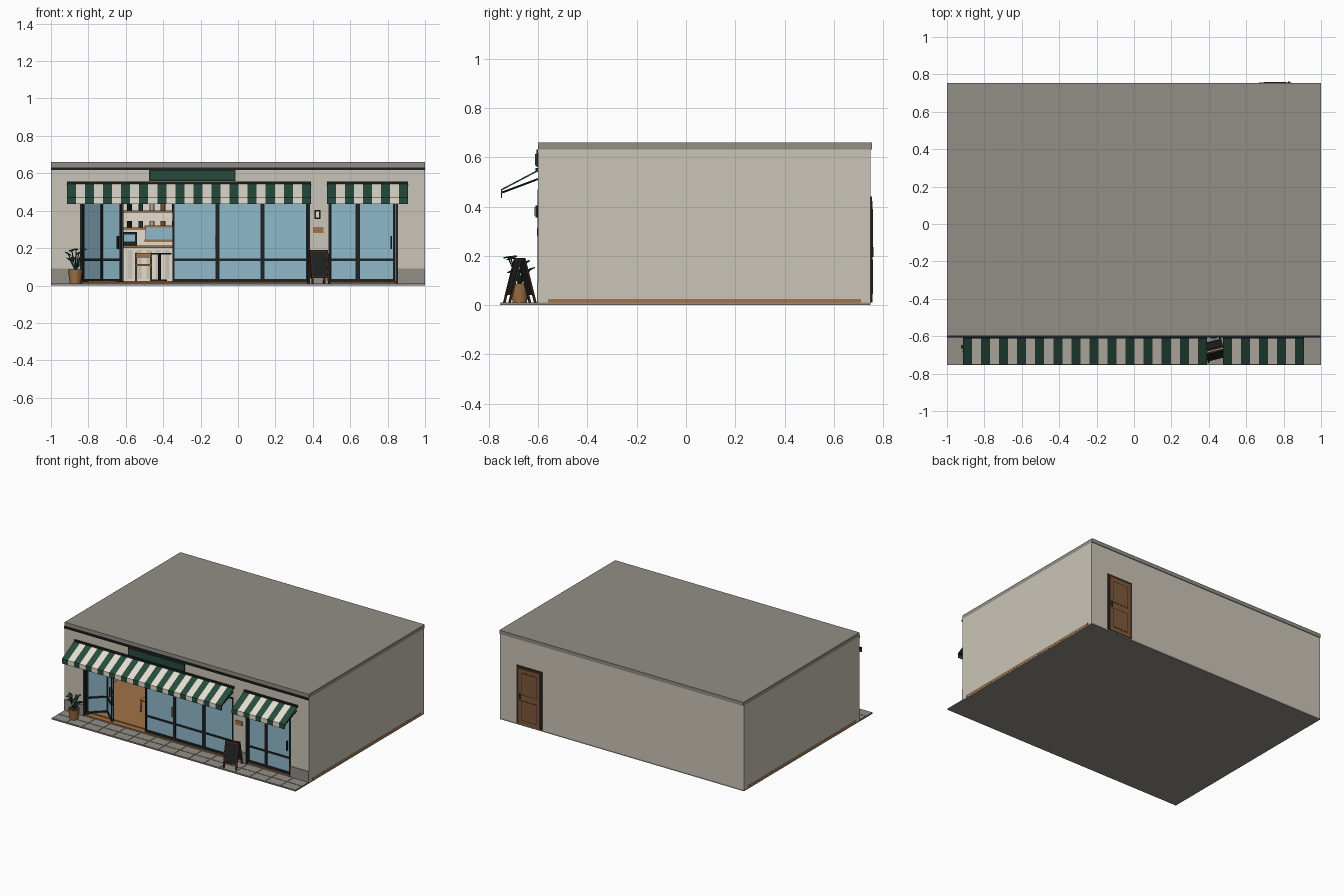
import bpy
import bmesh
import math
import random
from mathutils import Matrix, Vector

if "Cube" in bpy.data.objects:
    bpy.data.objects.remove(bpy.data.objects["Cube"], do_unlink=True)


def make_material(name, red, green, blue):
    material = bpy.data.materials.new(name)
    material.use_nodes = True
    material.diffuse_color = (red, green, blue, 1)
    shader = next(n for n in material.node_tree.nodes if n.type == "BSDF_PRINCIPLED")
    shader.inputs["Base Color"].default_value = (red, green, blue, 1)
    return material


plaster = make_material("plaster", .60, .56, .48)
cream = make_material("cream", .78, .73, .63)
stone = make_material("stone", .29, .27, .24)
green = make_material("green", .02, .07, .045)
metal = make_material("dark metal", .013, .016, .017)
glass = make_material("glass blue", .28, .49, .60)
wood = make_material("warm wood", .36, .17, .065)
door_wood = make_material("door wood", .20, .10, .045)
dark_wood = make_material("dark wood", .045, .02, .011)

FRONT, INNER, BACK = -.6, -.56, .75
GROUND, FLOOR, HEAD, EAVES, TOP = .01, .025, .47, .632, .66


class Part:
    """Collects coloured solids into one named object."""

    def __init__(self, name):
        self.name, self.bm, self.materials = name, bmesh.new(), []

    def paint(self, verts, material):
        if material not in self.materials:
            self.materials.append(material)
        for face in {f for v in verts for f in v.link_faces}:
            face.material_index = self.materials.index(material)

    def box(self, material, xs, ys, zs):
        low, high = Vector((xs[0], ys[0], zs[0])), Vector((xs[1], ys[1], zs[1]))
        matrix = Matrix.Translation((low + high) / 2) @ Matrix.Diagonal((*(high - low), 1))
        made = bmesh.ops.create_cube(self.bm, size=1, matrix=matrix)
        self.paint(made["verts"], material)

    def rod(self, material, start, end, radius, end_radius=None, sides=8):
        start, end = Vector(start), Vector(end)
        axis = end - start
        turn = axis.to_track_quat("Z", "Y").to_matrix().to_4x4()
        made = bmesh.ops.create_cone(
            self.bm, cap_ends=True, segments=sides, radius1=radius,
            radius2=radius if end_radius is None else end_radius,
            depth=axis.length, matrix=Matrix.Translation((start + end) / 2) @ turn)
        self.paint(made["verts"], material)

    def prism(self, material, profile, x_start, x_end):
        ends = [[self.bm.verts.new((x, y, z)) for y, z in profile] for x in (x_start, x_end)]
        self.bm.faces.new(ends[0])
        self.bm.faces.new(ends[1][::-1])
        for i in range(len(profile)):
            j = (i + 1) % len(profile)
            self.bm.faces.new((ends[0][i], ends[1][i], ends[1][j], ends[0][j]))
        self.paint(ends[0] + ends[1], material)

    def finish(self, location=(0, 0, 0), angle=0, smooth=False):
        bmesh.ops.recalc_face_normals(self.bm, faces=self.bm.faces)
        mesh = bpy.data.meshes.new(self.name)
        self.bm.to_mesh(mesh)
        self.bm.free()
        for material in self.materials:
            mesh.materials.append(material)
        obj = bpy.data.objects.new(self.name, mesh)
        bpy.context.scene.collection.objects.link(obj)
        obj.location, obj.rotation_euler.z = location, angle
        if smooth:
            bpy.ops.object.select_all(action="DESELECT")
            obj.select_set(True)
            bpy.context.view_layer.objects.active = obj
            bpy.ops.object.shade_smooth_by_angle()
        return obj


def single_box(name, material, xs, ys, zs):
    part = Part(name)
    part.box(material, xs, ys, zs)
    part.finish()


# Building shell
single_box("foundation", stone, (-1, 1), (FRONT, BACK), (0, GROUND))
single_box("wood_floor", wood, (-1.001, 1.001), (INNER, .71), (GROUND, FLOOR))
single_box("roof_slab", stone, (-1, 1), (FRONT, .755), (EAVES, TOP))
single_box("back_wall", plaster, (-1, 1), (.71, BACK), (GROUND, EAVES))
single_box("interior_lining", cream, (-.96, .96), (.703, .71), (FLOOR, EAVES))
for side, name in ((-1, "right_wall"), (1, "left_wall")):
    single_box(name, plaster, sorted((side, side * .96)), (INNER, .71), (FLOOR, EAVES))

# Front wall with its two openings
LEFT_BAY, RIGHT_BAY = (-.845, .385), (.485, .855)
front = Part("front_wall")
front.box(plaster, (-1, 1), (FRONT, INNER), (HEAD, EAVES))
for xs in ((-1, LEFT_BAY[0]), (LEFT_BAY[1], RIGHT_BAY[0]), (RIGHT_BAY[1], 1)):
    front.box(plaster, xs, (FRONT, INNER), (GROUND, HEAD))
    front.box(stone, xs, (FRONT - .005, FRONT), (GROUND, .09))
front.finish()
single_box("cornice_strip", metal, (-1, 1), (FRONT - .008, FRONT), (.618, EAVES))

# Pavement slabs with open joints
pavement = Part("pavement")
pavement.box(stone, (-1, 1), (-.755, FRONT), (0, .007))
COLUMNS, JOINT = 16, .002
for row in range(2):
    for column in range(COLUMNS):
        x, y = -1 + column * 2 / COLUMNS, -.755 + row * .0775
        pavement.box(stone, (x + JOINT, x + 2 / COLUMNS - JOINT),
                     (y + JOINT, y + .0775 - JOINT), (.006, GROUND))
pavement.finish()


# Glazed leaves, built along local x then turned into place
def glazed_leaf(name, start, end, handle=None, handle_material=metal):
    length = math.dist(start, end)
    depth, stile = (-.01, .01), .011
    leaf = Part(name)
    leaf.box(glass, (0, length), (-.003, .003), (FLOOR, HEAD))
    for xs in ((0, stile), (length - stile, length)):
        leaf.box(metal, xs, depth, (GROUND, HEAD))
    for z, height in ((GROUND, .025), (.132, .012), (HEAD - .02, .02)):
        leaf.box(metal, (0, length), depth, (z, z + height))
    if handle is not None:
        x = length * handle
        leaf.box(handle_material, (x - .004, x + .004), (-.022, -.012), (.195, .265))
    leaf.finish((*start, 0), math.atan2(end[1] - start[1], end[0] - start[0]))


LINE = -.58
posts = [-.35, -.11, .13, .375]
for i, (a, b) in enumerate(zip(posts, posts[1:])):
    glazed_leaf("window_leaf_%d" % i, (a, LINE), (b, LINE), .96 if i == 0 else None, wood)
glazed_leaf("folded_leaf_outer", (-.835, LINE), (-.728, LINE + .1))
glazed_leaf("folded_leaf_inner", (-.728, LINE + .1), (-.62, LINE), .9)
glazed_leaf("side_window", (.49, LINE), (.64, LINE))
glazed_leaf("side_door", (.64, LINE), (.84, LINE), .9)
for name, (a, b) in (("main_bay_frame", LEFT_BAY), ("side_bay_frame", RIGHT_BAY)):
    frame = Part(name)
    for xs in ((a, a + .013), (b - .013, b)):
        frame.box(metal, xs, (FRONT - .004, INNER), (GROUND, HEAD))
    frame.box(metal, (a, b), (FRONT - .004, INNER), (HEAD - .012, HEAD))
    frame.box(wood, (a, b), (FRONT, INNER), (GROUND, .018))
    frame.finish()


# Striped awnings with valance, top rail and arms
def awning(name, x_start, x_end, stripes):
    profile = [(FRONT, .55), (-.752, .47), (-.752, .435), (-.747, .435), (-.747, .466), (FRONT, .543)]
    canopy = Part(name)
    width = (x_end - x_start) / stripes
    for i in range(stripes):
        canopy.prism(cream if i % 2 else green, profile,
                     x_start + i * width, x_start + (i + 1) * width)
    canopy.finish()
    support = Part(name + "_support")
    support.box(metal, (x_start, x_end), (-.612, FRONT), (.54, .556))
    arms = max(2, stripes // 6)
    for i in range(arms):
        x = x_start + .01 + (x_end - x_start - .02) * i / (arms - 1)
        support.rod(metal, (x, FRONT, .512), (x, -.746, .457), .004)
    support.rod(metal, (x_start, -.744, .46), (x_end, -.744, .46), .004)
    support.finish()


awning("main_awning", -.915, .39, 27)
awning("side_awning", .475, .91, 9)

# Fascia board, wall lamp and plaque
board = Part("fascia_board")
board.box(metal, (-.475, -.013), (-.608, FRONT), (.56, .619))
board.box(green, (-.469, -.019), (-.613, -.607), (.566, .613))
board.finish()
lamp = Part("wall_lamp")
lamp.box(metal, (.409, .441), (-.612, FRONT), (.355, .405))
lamp.box(cream, (.416, .434), (-.617, -.611), (.363, .397))
lamp.finish()
single_box("plaque", wood, (.4, .456), (-.606, FRONT), (.28, .312))

# Back door with raised panels
door = Part("back_door")
door.box(dark_wood, (.65, .86), (BACK, .755), (GROUND, .44))
door.box(door_wood, (.668, .842), (BACK, .757), (GROUND, .422))
for zs in ((.04, .19), (.23, .395)):
    door.box(dark_wood, (.69, .82), (BACK, .7575), zs)
    door.box(door_wood, (.695, .815), (BACK, .7585), (zs[0] + .005, zs[1] - .005))
door.box(metal, (.824, .834), (BACK, .762), (.195, .235))
door.finish()

# Folding pavement board
easel = Part("pavement_board")
for side in (-1, 1):
    low, high = (side * .052, GROUND), (side * .006, .19)

    def slant(t, offset):
        return low[0] + (high[0] - low[0]) * t + side * offset, low[1] + (high[1] - low[1]) * t

    def panel(material, xs, bottom, top, thickness):
        easel.prism(material, [slant(bottom, -.003), slant(top, -.003),
                               slant(top, thickness), slant(bottom, thickness)], *xs)

    panel(metal, (-.042, .042), .2, .97, .003)
    for xs in ((-.05, -.04), (.04, .05)):
        panel(dark_wood, xs, 0, 1, .006)
    for bottom in (.17, .94):
        panel(dark_wood, (-.05, .05), bottom, bottom + .06, .006)
easel.finish((.43, -.675, 0), math.radians(14))

# Potted plant
random.seed(4)
PLANT = Vector((-.87, -.675, 0))
pot = Part("plant_pot")
pot.rod(wood, PLANT + Vector((0, 0, GROUND)), PLANT + Vector((0, 0, .085)), .029, .04, 16)
pot.rod(dark_wood, PLANT + Vector((0, 0, .084)), PLANT + Vector((0, 0, .087)), .034, sides=16)
pot.finish(smooth=True)
plant = Part("plant")
for i in range(11):
    angle, reach = i * 2.4, random.uniform(.025, .05)
    tip = PLANT + Vector((math.cos(angle) * reach, math.sin(angle) * reach, random.uniform(.13, .21)))
    plant.rod(green, PLANT + Vector((0, 0, .08)), tip, .003, sides=5)
    turn = Matrix.Rotation(angle, 4, "Z") @ Matrix.Rotation(random.uniform(-.7, .4), 4, "Y")
    shape = Matrix.Translation(tip) @ turn @ Matrix.Diagonal((.024, .014, .004, 1))
    made = bmesh.ops.create_icosphere(plant.bm, subdivisions=1, radius=1, matrix=shape)
    plant.paint(made["verts"], green)
plant.finish()

# Counter, display case and coffee machine
counter = Part("counter")
counter.box(cream, (-.9, .1), (.1, .25), (FLOOR, .2))
counter.box(wood, (-.92, .12), (.08, .27), (.2, .215))
for i in range(20):
    counter.box(plaster, (-.89 + i * .05, -.865 + i * .05), (.094, .1), (.035, .19))
counter.box(wood, (-.5, -.3), (.11, .24), (.235, .245))
counter.box(glass, (-.495, -.305), (.115, .235), (.245, .31))
counter.box(wood, (-.5, -.3), (.11, .24), (.31, .32))
counter.box(metal, (-.62, -.54), (.12, .22), (.215, .285))
counter.box(glass, (-.61, -.55), (.114, .121), (.235, .272))
counter.finish()

# Wall shelves with jars
shelves = Part("wall_shelves")
for z in (.3, .39):
    shelves.box(wood, (-.75, -.2), (.6, .705), (z, z + .01))
    for i, material in enumerate((cream, wood, metal, green) * 2):
        x = -.7 + i * .06
        shelves.rod(material, (x, .65, z + .01), (x, .65, z + .045), .014, sides=10)
shelves.finish()

# Round table and wooden chair
table = Part("cafe_table")
for z, height, radius in ((FLOOR, .008, .04), (.165, .01, .065)):
    table.rod(metal, (-.42, -.2, z), (-.42, -.2, z + height), radius, sides=20)
table.rod(metal, (-.42, -.2, FLOOR), (-.42, -.2, .17), .007)
table.finish(smooth=True)
chair = Part("chair")
for x in (-.545, -.465):
    chair.rod(wood, (x, -.36, FLOOR), (x, -.35, .11), .006)
    chair.rod(wood, (x, -.27, FLOOR), (x, -.28, .175), .006)
chair.box(wood, (-.55, -.46), (-.36, -.27), (.105, .115))
chair.box(wood, (-.55, -.46), (-.284, -.276), (.15, .175))
chair.finish()
